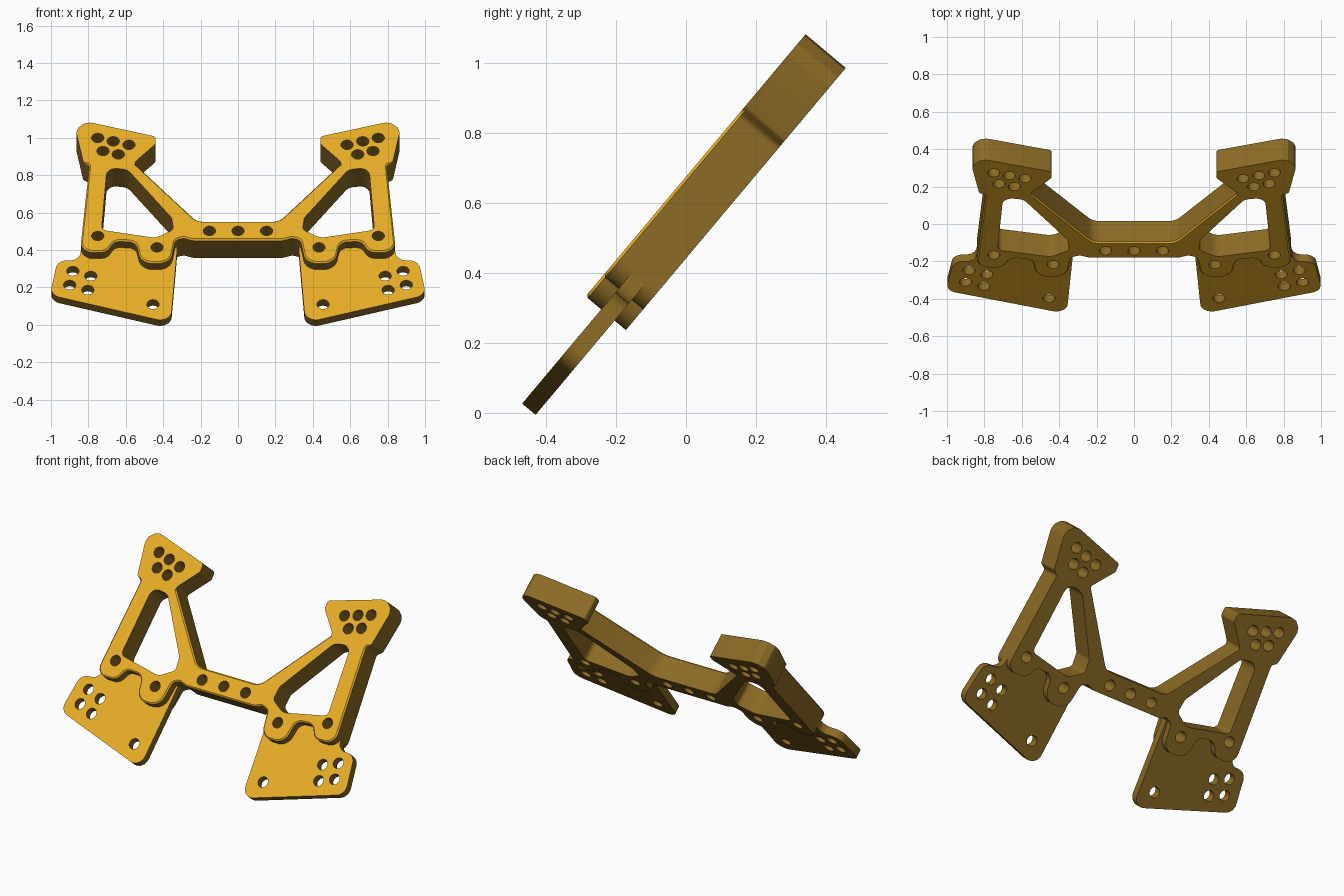
import bpy, bmesh, math
from mathutils import Vector

if "Cube" in bpy.data.objects:
    bpy.data.objects.remove(bpy.data.objects["Cube"])

C, S = math.cos(math.radians(50)), math.sin(math.radians(50))  # slope of the plates
PW0, PW1 = 0.058, 0.108      # depth range of the thin plates
HEAD_V = 1.125               # above this the frame edge is not chamfered
CH = 0.008                   # chamfer size


def material(name, colour):
    m = bpy.data.materials.new(name)
    m.diffuse_color = (*colour, 1)
    m.use_nodes = True
    m.node_tree.nodes["Principled BSDF"].inputs["Base Color"].default_value = m.diffuse_color
    return m


brown = material("brown", (0.26, 0.145, 0.018))
gold = material("gold", (0.82, 0.43, 0.02))


def world(x, v, w):
    """Plate coordinates (across, up the slope, depth) to world."""
    return (x, -0.566 + v * C + w * S, v * S - w * C)


def rounded(points, w=0.0, steps=5):
    """Fillet a list of (x, front-view z, radius) lying at depth w."""
    pts = [(Vector((x, (z + w * C) / S)), r) for x, z, r in points]
    out = []
    for i, (p, r) in enumerate(pts):
        a = pts[i - 1][0] - p
        b = pts[(i + 1) % len(pts)][0] - p
        half = a.angle(b) / 2
        if r == 0 or half > 1.55:
            out.append(p)
            continue
        t = min(r / math.tan(half), a.length * 0.48, b.length * 0.48)
        p0, p1 = p + a.normalized() * t, p + b.normalized() * t
        rad = t * math.tan(half)
        centre = p + (a.normalized() + b.normalized()).normalized() * (rad / math.sin(half))
        for k in range(steps + 1):
            d = p0.lerp(p1, k / steps) - centre
            out.append(centre + d.normalized() * rad)
    return out


def offset(pts, d):
    """Move an outline outward by d (inward if negative)."""
    n = len(pts)
    area = sum(pts[i - 1].cross(pts[i]) for i in range(n))
    sign = 1 if area > 0 else -1
    res = []
    for i, p in enumerate(pts):
        a = (p - pts[i - 1]).normalized()
        b = (pts[(i + 1) % n] - p).normalized()
        t = (a + b).normalized()
        k = d / max(0.5, t.dot(a))
        res.append(p + Vector((t.y, -t.x)) * sign * k if p.y < HEAD_V else p.copy())
    return res


def loft(bm, pts, layers):
    """Stack the outline at (depth, offset) layers and cap both ends."""
    rings = []
    for w, d in layers:
        rings.append([bm.verts.new(world(p.x, p.y, w)) for p in (offset(pts, d) if d else pts)])
    n = len(pts)
    for r0, r1 in zip(rings, rings[1:]):
        for i in range(n):
            bm.faces.new((r0[i], r0[(i + 1) % n], r1[(i + 1) % n], r1[i]))
    bm.faces.new(rings[0])
    bm.faces.new(rings[-1])


def finish(bm, name):
    bmesh.ops.recalc_face_normals(bm, faces=bm.faces)
    me = bpy.data.meshes.new(name)
    bm.to_mesh(me)
    bm.free()
    me.materials.append(brown)
    me.materials.append(gold)
    ob = bpy.data.objects.new(name, me)
    bpy.context.collection.objects.link(ob)
    return ob


def drill(bm, x, z, w, r=0.033):
    v = (z + w * C) / S
    ring = [Vector((x + r * math.cos(a), v + r * math.sin(a)))
            for a in (math.tau * k / 20 for k in range(20))]
    loft(bm, ring, [(-0.05, 0), (0.2, 0)])


def cut(ob, bm):
    """Cut the openings, then make faces on the front side gold."""
    cutter = finish(bm, "cutter")
    cutter.hide_render = True
    mod = ob.modifiers.new("cut", 'BOOLEAN')
    mod.operation, mod.solver, mod.object = 'DIFFERENCE', 'EXACT', cutter
    bpy.ops.object.select_all(action='DESELECT')
    bpy.context.view_layer.objects.active = ob
    ob.select_set(True)
    bpy.ops.object.modifier_apply(modifier=mod.name)
    bpy.data.objects.remove(cutter)
    bpy.ops.object.shade_smooth_by_angle(angle=math.radians(28))
    front = Vector((0, -S, C))
    for f in ob.data.polygons:
        f.material_index = 1 if f.normal.dot(front) > 0.4 else 0


# Thick frame: centre bar, legs, heads and lugs
half = [(0.22, 0.556, 0.08), (0.555, 0.868, 0.02), (0.44, 0.968, 0.02), (0.44, 1.007, 0.02),
        (0.882, 1.103, 0.07), (0.828, 0.873, 0.02), (0.795, 0.855, 0.02),
        (0.845, 0.392, 0.085), (0.70, 0.392, 0.06), (0.66, 0.452, 0.05), (0.545, 0.447, 0.05),
        (0.52, 0.333, 0.075), (0.36, 0.333, 0.075), (0.335, 0.458, 0.07), (0.29, 0.468, 0.03),
        (0.24, 0.455, 0.03)]
full = half + [(-x, z, r) for x, z, r in reversed(half)]
bm = bmesh.new()
loft(bm, rounded(full), [(0, -CH), (CH, 0), (0.15, 0)])
frame = finish(bm, "tower_frame")

# Windows and screw holes in the frame
window = [(0.70, 0.842, 0.07), (0.73, 0.508, 0.03), (0.44, 0.465, 0.07),
          (0.345, 0.51, 0.03), (0.355, 0.573, 0.03), (0.59, 0.83, 0.06)]
lug_holes = [(0.75, 0.476), (0.433, 0.415)]
head_holes = [(0.75, 1.0), (0.667, 0.982), (0.583, 0.963), (0.722, 0.93), (0.64, 0.912)]
bm = bmesh.new()
drill(bm, 0, 0.503, 0)
for s in (1, -1):
    loft(bm, rounded([(s * x, z, r) for x, z, r in window]), [(-0.02, 0), (0.2, 0)])
    for x, z in lug_holes + head_holes + [(0.153, 0.503)]:
        drill(bm, s * x, z, 0)
cut(frame, bm)

# Thin lower plates slotted into the frame
plate = [(0.80, 0.44, 0), (0.835, 0.42, 0), (0.85, 0.345, 0.06), (0.965, 0.345, 0.06),
         (1.006, 0.16, 0.06), (0.36, 0.012, 0.06), (0.328, 0.37, 0),
         (0.325, 0.42, 0), (0.48, 0.41, 0), (0.62, 0.435, 0)]
plate_holes = [(0.883, 0.288), (0.787, 0.262), (0.90, 0.214), (0.803, 0.187), (0.455, 0.110)]
for s, side in ((1, "right"), (-1, "left")):
    bm = bmesh.new()
    loft(bm, rounded([(s * x, z, r) for x, z, r in plate], PW0), [(PW0, 0), (PW1, 0)])
    ob = finish(bm, side + "_lower_plate")
    bm = bmesh.new()
    for x, z in plate_holes:
        drill(bm, s * x, z, PW0)
    for x, z in lug_holes:
        drill(bm, s * x, z, 0)
    cut(ob, bm)
